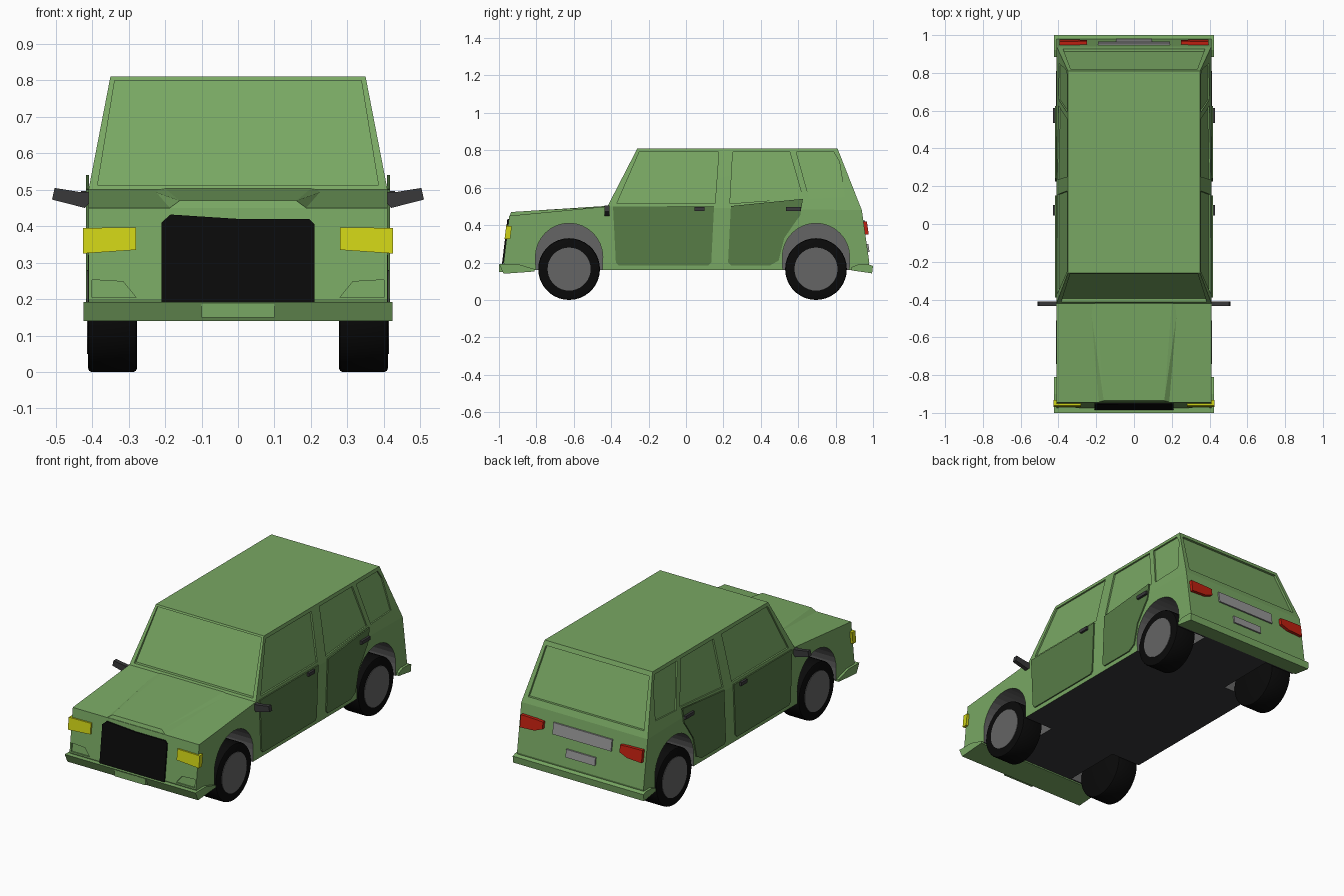
import bpy, bmesh, math
from mathutils import Vector, Matrix

cube = bpy.data.objects.get("Cube")
if cube:
    bpy.data.objects.remove(cube, do_unlink=True)


def material(name, r, g, b):
    m = bpy.data.materials.new(name)
    m.use_nodes = True
    m.diffuse_color = (r, g, b, 1)
    m.node_tree.nodes["Principled BSDF"].inputs["Base Color"].default_value = (r, g, b, 1)
    return m


GREEN = material("body green", 0.19, 0.39, 0.125)
DARK_GREEN = material("door green", 0.095, 0.20, 0.062)
YELLOW = material("headlight yellow", 0.62, 0.65, 0.008)
RED = material("tail light red", 0.52, 0.014, 0.005)
BLACK = material("black", 0.003, 0.003, 0.003)
CHARCOAL = material("charcoal", 0.04, 0.04, 0.042)
GREY = material("wheel grey", 0.13, 0.13, 0.13)
SILVER = material("plate grey", 0.31, 0.31, 0.31)


def finish(name, bm, mat):
    bmesh.ops.recalc_face_normals(bm, faces=bm.faces)
    me = bpy.data.meshes.new(name)
    bm.to_mesh(me)
    bm.free()
    me.materials.append(mat)
    ob = bpy.data.objects.new(name, me)
    bpy.context.collection.objects.link(ob)
    return ob


def prism(name, pts, vec, mat):
    """Polygon extruded along a vector."""
    bm = bmesh.new()
    face = bm.faces.new([bm.verts.new(p) for p in pts])
    ext = bmesh.ops.extrude_face_region(bm, geom=[face], use_keep_orig=True)
    moved = [v for v in ext["geom"] if isinstance(v, bmesh.types.BMVert)]
    bmesh.ops.translate(bm, vec=vec, verts=moved)
    return finish(name, bm, mat)


def hull(name, pts, mat):
    bm = bmesh.new()
    for p in pts:
        bm.verts.new(p)
    bmesh.ops.convex_hull(bm, input=bm.verts)
    bmesh.ops.dissolve_limit(bm, angle_limit=0.01, verts=bm.verts, edges=bm.edges)
    return finish(name, bm, mat)


def cylinder(name, x0, x1, y, z, r, mat, bevel=0.0, n=36):
    """Cylinder along x with optionally rounded rims."""
    bm = bmesh.new()
    bmesh.ops.create_cone(bm, cap_ends=True, segments=n, radius1=r, radius2=r, depth=abs(x1 - x0),
                          matrix=Matrix.Translation(((x0 + x1) / 2, y, z)) @ Matrix.Rotation(math.pi / 2, 4, "Y"))
    if bevel:
        rims = [e for e in bm.edges if abs(e.verts[0].co.x - e.verts[1].co.x) < 1e-4]
        bmesh.ops.bevel(bm, geom=rims, offset=bevel, segments=2, profile=0.5, affect="EDGES")
    return finish(name, bm, mat)


def activate(ob):
    bpy.ops.object.select_all(action="DESELECT")
    ob.select_set(True)
    bpy.context.view_layer.objects.active = ob


def cut(target, cutter):
    """Subtract the cutter, keeping its material on the cut faces."""
    mod = target.modifiers.new("cut", "BOOLEAN")
    mod.object = cutter
    mod.operation = "DIFFERENCE"
    mod.solver = "EXACT"
    mod.material_mode = "TRANSFER"
    activate(target)
    bpy.ops.object.modifier_apply(modifier=mod.name)
    bpy.data.objects.remove(cutter, do_unlink=True)


def across(yz, hw):
    return [(-hw, y, z) for y, z in yz]


def front_y(z):
    return -0.975 + (z - 0.2) * 0.12


def rear_y(z):
    return 0.98 - (z - 0.2) * 0.14


def side_x(z):
    return 0.41 - 0.06 * max(0, z - 0.5) / 0.31


# Lower body with a dark floor
lower = prism("lower_body", across([
    (-0.96, 0.16), (-0.975, 0.2), (-0.945, 0.45), (-0.42, 0.5),
    (0.94, 0.48), (0.98, 0.2), (0.97, 0.16)], 0.41), (0.82, 0, 0), GREEN)
lower.data.materials.append(CHARCOAL)
for p in lower.data.polygons:
    if p.normal.z < -0.9:
        p.material_index = 1

# Cabin
cabin = hull("cabin", [(s * x, y, z) for s in (-1, 1) for x, y, z in (
    (0.41, -0.42, 0.5), (0.35, -0.26, 0.81), (0.35, 0.81, 0.81), (0.41, 0.94, 0.48))], GREEN)

# Raised middle of the bonnet
hull("bonnet_bulge", [(s * x, y, z) for s in (-1, 1) for x, y, z in (
    (0.16, -0.935, 0.47), (0.19, -0.943, 0.448), (0.2, -0.42, 0.503),
    (0.235, -0.42, 0.497), (0.19, -0.93, 0.42), (0.2, -0.4, 0.45))], GREEN)

# Windscreen and rear window recesses
cut(cabin, prism("cutter", [(-0.385, -0.394, 0.513), (-0.338, -0.257, 0.8), (0.338, -0.257, 0.8),
                            (0.385, -0.394, 0.513)], (0, -0.1, 0), GREEN))
cut(cabin, prism("cutter", [(-0.375, 0.912, 0.515), (-0.335, 0.806, 0.785), (0.335, 0.806, 0.785),
                            (0.375, 0.912, 0.515)], (0, 0.1, 0), GREEN))

side_windows = [
    [(-0.37, 0.515), (-0.25, 0.79), (0.175, 0.79), (0.155, 0.515)],
    [(0.235, 0.515), (0.25, 0.79), (0.555, 0.79), (0.625, 0.545)],
    [(0.66, 0.54), (0.59, 0.79), (0.79, 0.79), (0.82, 0.74), (0.85, 0.55)]]
doors = {
    "front_door": [(-0.39, 0.5), (-0.375, 0.2), (-0.36, 0.185), (0.12, 0.185), (0.135, 0.2), (0.15, 0.5)],
    "rear_door": [(0.24, 0.502), (0.225, 0.2), (0.24, 0.185), (0.45, 0.185), (0.495, 0.21),
                  (0.525, 0.33), (0.59, 0.425), (0.61, 0.45), (0.625, 0.54), (0.6, 0.538)]}
axles = {"front": -0.625, "rear": 0.695}

for s, side in ((1, "left"), (-1, "right")):
    # Side glass recesses
    for win in side_windows:
        cut(cabin, prism("cutter", [(s * (side_x(z) - 0.01), y, z) for y, z in win], (s * 0.1, 0, 0), GREEN))

    # Door panels and handles
    for name, pts in doors.items():
        prism(f"{side}_{name}", [(s * 0.409, y, z) for y, z in pts], (s * 0.008, 0, 0), DARK_GREEN)
    for name, y0, y1 in (("front", 0.045, 0.1), ("rear", 0.535, 0.615)):
        prism(f"{side}_{name}_handle", [(s * 0.41, y0, 0.476), (s * 0.41, y1, 0.476),
                                        (s * 0.41, y1, 0.496), (s * 0.41, y0, 0.496)],
              (s * 0.02, 0, 0), CHARCOAL)

    # Wing mirror
    prism(f"{side}_mirror", [(s * x, -0.435, z) for x, z in (
        (0.4, 0.472), (0.42, 0.45), (0.51, 0.473), (0.503, 0.505), (0.43, 0.493), (0.4, 0.495))],
        (0, 0.025, 0), CHARCOAL)

    # Wheel wells, tyres and hubs
    for name, y in axles.items():
        well = [(y + 0.18 * math.cos(a), 0.23 + 0.18 * math.sin(a))
                for a in [math.pi * i / 16 for i in range(17)]]
        well = [(y + 0.175, 0.1)] + well + [(y - 0.175, 0.1)]
        cut(lower, prism("cutter", [(s * 0.22, a, b) for a, b in well], (s * 0.4, 0, 0), GREY))
        tyre = cylinder(f"{side}_{name}_tyre", s * 0.277, s * 0.411, y, 0.165, 0.165, BLACK, bevel=0.01)
        activate(tyre)
        bpy.ops.object.shade_smooth_by_angle(angle=math.radians(35))
        cylinder(f"{side}_{name}_hub", s * 0.4, s * 0.414, y, 0.165, 0.115, GREY)

    # Headlight wrapping the front corner
    hull(f"{side}_headlight", [(s * x, y, z) for x, z0, z1 in ((0.28, 0.335, 0.397), (0.425, 0.325, 0.395))
                               for z in (z0, z1) for y in (front_y(z) - 0.01, front_y(z) + 0.02)], YELLOW)

    # Lower front corner recess
    cut(lower, prism("cutter", [(s * x, front_y(z) + 0.008, z) for x, z in (
        (0.4, 0.205), (0.4, 0.253), (0.315, 0.248), (0.28, 0.205))], (0, -0.1, 0), GREEN))

    # Tail light
    hull(f"{side}_tail_light", [(s * x, y, z) for x, z0, z1 in (
        (0.25, 0.375, 0.415), (0.30, 0.355, 0.418), (0.395, 0.35, 0.42))
        for z in (z0, z1) for y in (rear_y(z) + 0.018, rear_y(z) - 0.01)], RED)

# Grille
prism("grille", [(x, front_y(z) - 0.008, z) for x, z in (
    (-0.21, 0.19), (0.21, 0.19), (0.21, 0.405), (0.195, 0.42), (0, 0.42), (-0.185, 0.432),
    (-0.21, 0.41))], (0, 0.009, 0), BLACK)

# Bumpers
prism("front_bumper", across([(-1.0, 0.192), (-0.975, 0.14), (-0.81, 0.152), (-0.81, 0.165),
                              (-0.9, 0.192)], 0.424), (0.848, 0, 0), GREEN)
prism("rear_bumper", across([(1.0, 0.182), (0.995, 0.142), (0.885, 0.158), (0.885, 0.175),
                             (0.92, 0.19), (0.975, 0.19)], 0.424), (0.848, 0, 0), GREEN)


# Number plates and tailgate strip
def plate(name, hw, z0, z1, depth_at, vec, mat):
    prism(name, [(-hw, depth_at(z0), z0), (hw, depth_at(z0), z0),
                 (hw, depth_at(z1), z1), (-hw, depth_at(z1), z1)], vec, mat)


plate("front_plate", 0.1, 0.15, 0.187, lambda z: -0.98, (0, -0.019, 0), GREEN)
plate("tailgate_strip", 0.19, 0.36, 0.425, rear_y, (0, 0.009, 0), SILVER)
plate("rear_plate", 0.095, 0.255, 0.3, rear_y, (0, 0.009, 0), SILVER)
